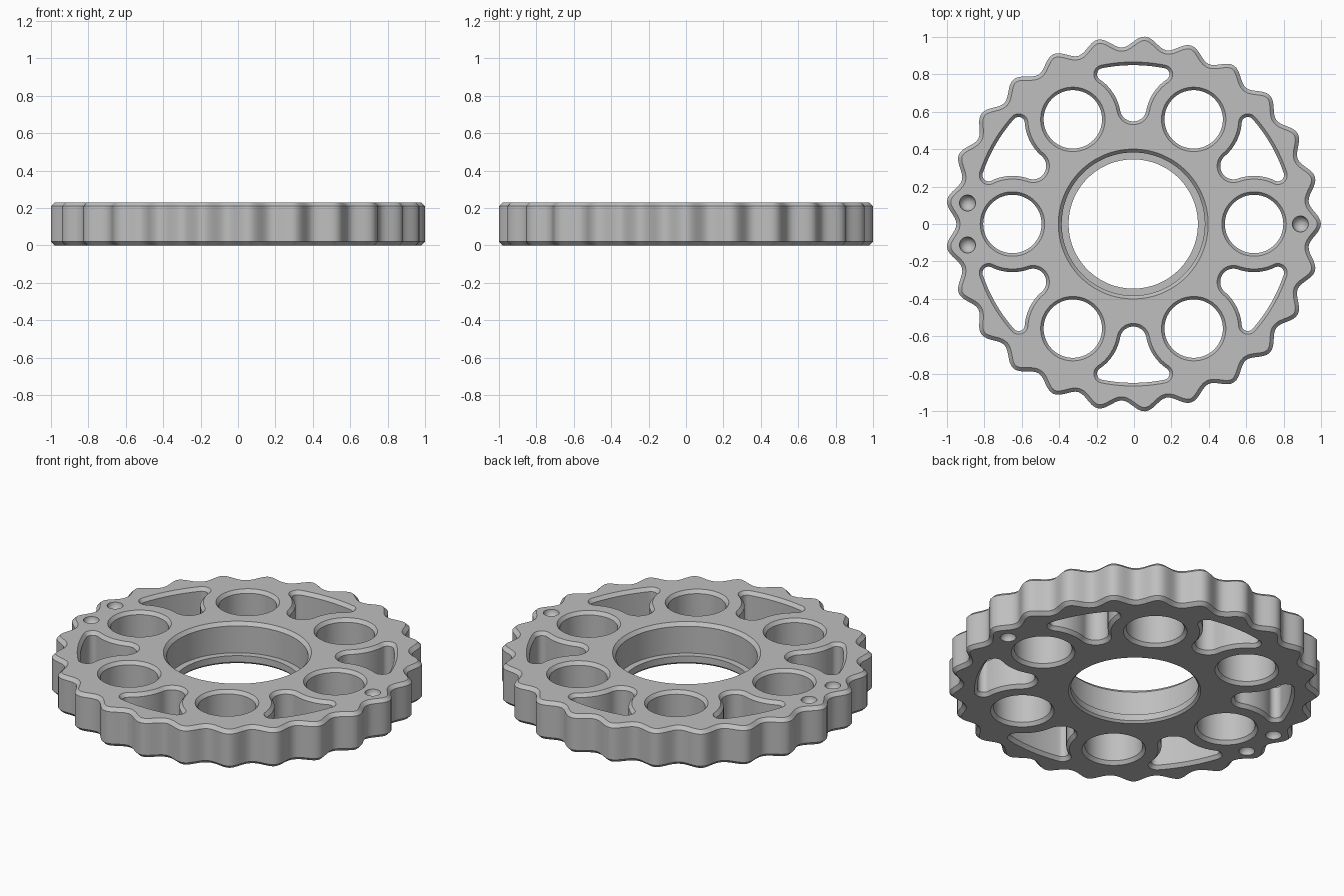
import bpy, bmesh
from math import sin, cos, pi, radians, atan2, hypot, acos
from mathutils import Vector

cube = bpy.data.objects.get("Cube")
if cube:
    bpy.data.objects.remove(cube, do_unlink=True)

H = 0.23          # plate thickness
C = 0.02          # chamfer size
TEETH = 25
HOLE_R = 0.645    # radius of the ring of round holes
SHIFT = -0.004    # centres the odd-toothed rim

bm = bmesh.new()
top_edges, bottom_edges = [], []


def circle(cx, cy, r, n=64):
    return [(cx + r * cos(2 * pi * i / n), cy + r * sin(2 * pi * i / n)) for i in range(n)]


def scallop(inset, per_tooth=14):
    """Wavy rim outline, moved inward along its normal."""
    n, pts = TEETH * per_tooth, []
    for i in range(n):
        t = 2 * pi * i / n
        r = 0.973 + 0.029 * cos(TEETH * t)
        dr = -0.029 * TEETH * sin(TEETH * t)
        tangent = Vector((dr * cos(t) - r * sin(t), dr * sin(t) + r * cos(t))).normalized()
        pts.append((r * cos(t) - inset * tangent.y, r * sin(t) + inset * tangent.x))
    return pts


def arc(c, r, a0, a1, n):
    return [(c[0] + r * cos(a0 + (a1 - a0) * i / n), c[1] + r * sin(a0 + (a1 - a0) * i / n))
            for i in range(n + 1)]


def direction(a, b):
    return atan2(b[1] - a[1], b[0] - a[0])


def window(inset, turn):
    """Three-cornered window whose sides run concentric with the round holes."""
    outer, waist, bulb_r, corner_r = 0.865, 0.24, 0.088, 0.05
    hole = (HOLE_R * cos(pi / 3), HOLE_R * sin(pi / 3))
    bulb = (0, hole[1] + ((waist + bulb_r) ** 2 - hole[0] ** 2) ** 0.5)
    rc, d = outer - corner_r, waist + corner_r
    a = pi / 3 + acos((rc * rc + HOLE_R ** 2 - d * d) / (2 * rc * HOLE_R))
    corner = (rc * cos(a), rc * sin(a))
    # right half, from the bottom of the bulb to the outer arc
    half = arc(bulb, bulb_r - inset, -pi / 2, direction(bulb, hole), 10)
    half += arc(hole, waist + inset, direction(hole, bulb) % (2 * pi), direction(hole, corner), 14)[1:]
    half += arc(corner, corner_r - inset, direction(corner, hole), a, 12)[1:]
    half += arc((0, 0), outer - inset, a, pi / 2, 8)[1:]
    loop = half + [(-x, y) for x, y in half[-2:0:-1]]
    ct, st = cos(turn), sin(turn)
    return [(x * ct - y * st, x * st + y * ct) for x, y in loop]


def ring(points, z):
    return [bm.verts.new((x + SHIFT, y, z)) for x, y in points]


def loop_edges(verts):
    return [bm.edges.get((a, b)) for a, b in zip(verts, verts[1:] + verts[:1])]


def wall(sections):
    """Skin a stack of (outline, z) sections and return its rings."""
    rings = [ring(p, z) for p, z in sections]
    for lo, hi in zip(rings, rings[1:]):
        n = len(lo)
        for i in range(n):
            j = (i + 1) % n
            bm.faces.new((lo[i], lo[j], hi[j], hi[i]))
    return rings


def through(sections):
    rings = wall(sections)
    bottom_edges.extend(loop_edges(rings[0]))
    top_edges.extend(loop_edges(rings[-1]))


def chamfered(outline, edge, body):
    through([(outline(edge), 0), (outline(body), C), (outline(body), H - C), (outline(edge), H)])


# scalloped rim
chamfered(scallop, C, 0)

# stepped centre bore with a bearing seat
bore = [(0.357, 0), (0.345, 0.012), (0.345, 0.05), (0.382, 0.05), (0.382, H - C), (0.4, H)]
through([(circle(0, 0, r, 128), z) for r, z in bore])

# six round holes and six windows
for k in range(6):
    a = k * pi / 3
    chamfered(lambda i: circle(HOLE_R * cos(a), HOLE_R * sin(a), 0.172 - i), 0, 0.016)
    chamfered(lambda i: window(i, a), 0, 0.017)

# round dimples on both faces: one on the right edge, a pair on the left
for x, y in ((0.892, 0), (-0.885, 0.112), (-0.885, -0.112)):
    for face_z, sign, edges in ((H, -1, top_edges), (0, 1, bottom_edges)):
        r, steps = 0.043, 6
        angles = [k * pi / 2 / steps for k in range(steps)]
        rings = wall([(circle(x, y, r * cos(t), 32), face_z + sign * r * sin(t)) for t in angles])
        edges.extend(loop_edges(rings[0]))
        tip = bm.verts.new((x + SHIFT, y, face_z + sign * r))
        for e in loop_edges(rings[-1]):
            bm.faces.new((*e.verts, tip))

# flat top and bottom faces around all openings
for edges, up in ((top_edges, 1), (bottom_edges, -1)):
    bmesh.ops.triangle_fill(bm, use_beauty=True, use_dissolve=False, edges=edges,
                            normal=(0, 0, up))
bmesh.ops.recalc_face_normals(bm, faces=bm.faces)

mesh = bpy.data.meshes.new("scalloped_plate")
bm.to_mesh(mesh)
bm.free()
plate = bpy.data.objects.new("scalloped_plate", mesh)
bpy.context.collection.objects.link(plate)

# plain grey metal
grey = bpy.data.materials.new("plain_grey")
grey.use_nodes = True
colour = (0.52, 0.52, 0.52, 1)
grey.diffuse_color = colour
grey.node_tree.nodes["Principled BSDF"].inputs["Base Color"].default_value = colour
mesh.materials.append(grey)

bpy.ops.object.select_all(action="DESELECT")
plate.select_set(True)
bpy.context.view_layer.objects.active = plate
bpy.ops.object.shade_smooth_by_angle(angle=radians(30))
